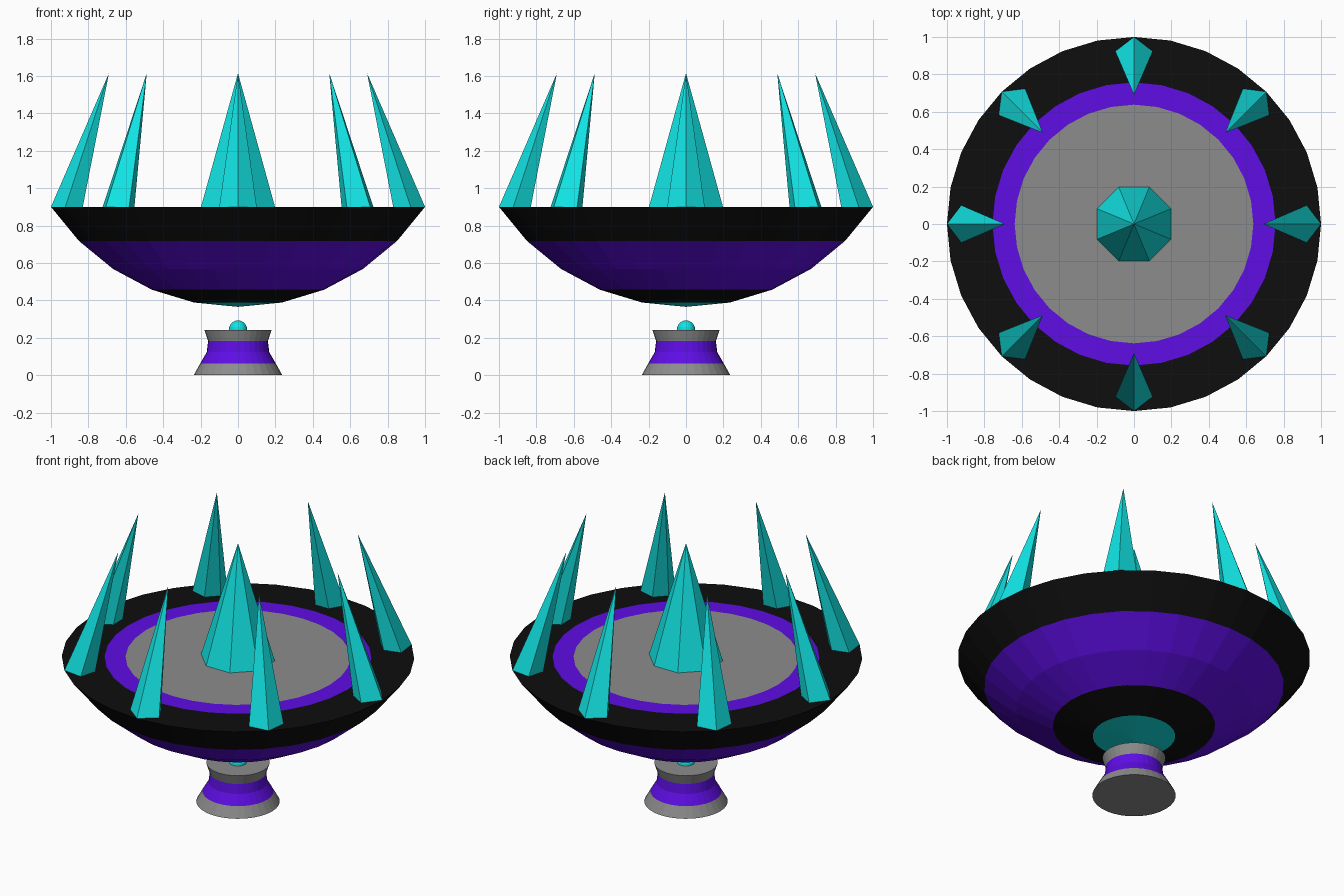
import bpy, bmesh, math
from math import sin, cos, pi

if "Cube" in bpy.data.objects:
    bpy.data.objects.remove(bpy.data.objects["Cube"])


def material(name, r, g, b):
    lin = [((c / 255 + 0.055) / 1.055) ** 2.4 if c > 10 else c / 255 / 12.92 for c in (r, g, b)]
    m = bpy.data.materials.new(name)
    m.diffuse_color = (*lin, 1)
    m.use_nodes = True
    m.node_tree.nodes["Principled BSDF"].inputs["Base Color"].default_value = m.diffuse_color
    return m


GREY = material("grey", 140, 140, 140)
BLACK = material("black", 14, 14, 14)
PURPLE = material("purple", 94, 13, 228)
TEAL = material("teal", 18, 228, 228)
MATS = [GREY, BLACK, PURPLE, TEAL]


def finish(bm, name, mats):
    bmesh.ops.recalc_face_normals(bm, faces=bm.faces)
    me = bpy.data.meshes.new(name)
    bm.to_mesh(me)
    bm.free()
    for m in mats:
        me.materials.append(m)
    ob = bpy.data.objects.new(name, me)
    bpy.context.collection.objects.link(ob)
    return ob


def lathe(name, profile, colours, sides=32):
    """Spin (radius, z) points round z; colours gives one MATS index per band."""
    bm = bmesh.new()
    rings = []
    for r, z in profile:
        if r == 0:
            rings.append([bm.verts.new((0, 0, z))] * sides)
        else:
            rings.append([bm.verts.new((r * cos(2 * pi * i / sides), r * sin(2 * pi * i / sides), z))
                          for i in range(sides)])
    for lo, hi, col in zip(rings, rings[1:], colours):
        for i in range(sides):
            j = (i + 1) % sides
            corners = list(dict.fromkeys([lo[i], lo[j], hi[j], hi[i]]))
            bm.faces.new(corners).material_index = col
    return finish(bm, name, MATS)


def spike(name, base, apex):
    """Pyramid from a ring of base points to an apex."""
    bm = bmesh.new()
    vs = [bm.verts.new(p) for p in base]
    top = bm.verts.new(apex)
    bm.faces.new(vs)
    for a, b in zip(vs, vs[1:] + vs[:1]):
        bm.faces.new((a, b, top))
    return finish(bm, name, [TEAL])


RIM, TIP = 0.9, 1.615

# Dish: shallow cap of a sphere with a flat, ringed top
R, STEP = 1.2027, pi / 16
dish = [(R * sin(k * STEP), RIM - R * (cos(k * STEP) - cos(5 * STEP))) for k in range(6)]
dish += [(0.757, RIM), (0.638, RIM), (0, RIM)]
lathe("dish", dish, [3, 1, 2, 2, 1, 1, 2, 0])

# Pedestal under the dish
lathe("pedestal", [(0, 0), (0.237, 0), (0.202, 0.063), (0.167, 0.123), (0.16, 0.182),
                   (0.18, 0.243), (0, 0.243)], [0, 0, 2, 2, 0, 0])

# Small glowing ball on the pedestal
bm = bmesh.new()
bmesh.ops.create_uvsphere(bm, u_segments=24, v_segments=12, radius=0.049)
bmesh.ops.translate(bm, verts=bm.verts, vec=(0, 0, 0.244))
finish(bm, "ball", [TEAL])

# Large eight-sided centre spike
spike("centre_spike", [(0.214 * cos((i + 0.5) * pi / 4), 0.214 * sin((i + 0.5) * pi / 4), RIM)
                       for i in range(8)], (0, 0, TIP))

# Eight five-sided rim spikes leaning inwards
OUTLINE = [(1.0, 0), (0.923, 0.1), (0.83, 0.047), (0.83, -0.047), (0.923, -0.1)]
for n in range(8):
    c, s = cos(n * pi / 4), sin(n * pi / 4)
    spike(f"rim_spike_{n + 1}", [(r * c - t * s, r * s + t * c, RIM) for r, t in OUTLINE],
          (0.69 * c, 0.69 * s, TIP))
